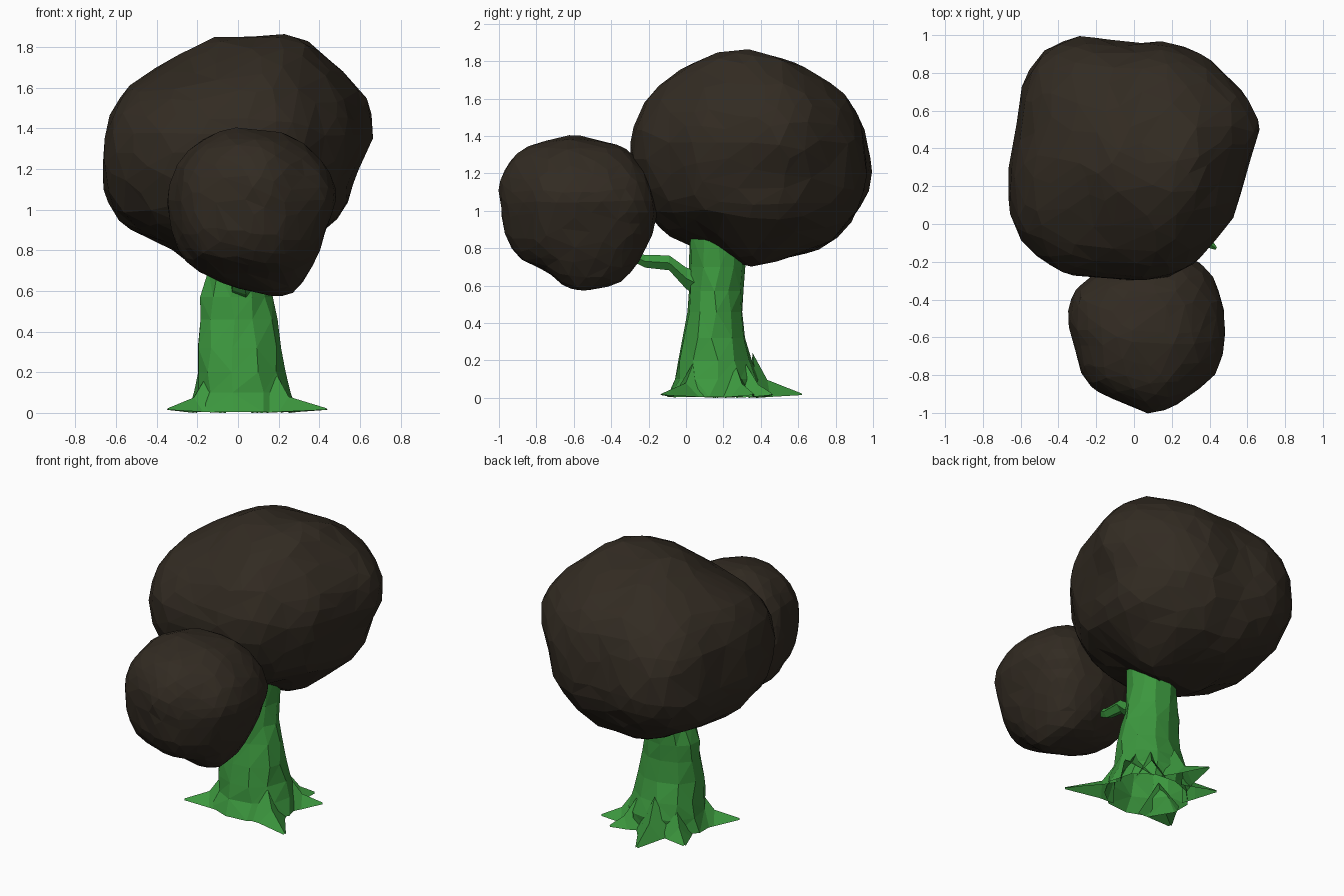
import bpy, bmesh, math, random
from mathutils import Vector

if "Cube" in bpy.data.objects:
    bpy.data.objects.remove(bpy.data.objects["Cube"])
random.seed(4)


def material(name, rgb):
    m = bpy.data.materials.new(name)
    m.diffuse_color = (*rgb, 1)
    m.use_nodes = True
    m.node_tree.nodes["Principled BSDF"].inputs["Base Color"].default_value = m.diffuse_color
    return m


BROWN = material("dark brown", (0.032, 0.024, 0.016))
GREEN = material("leaf green", (0.045, 0.310, 0.048))


def finish(bm, name, mat):
    bmesh.ops.recalc_face_normals(bm, faces=bm.faces[:])
    me = bpy.data.meshes.new(name)
    bm.to_mesh(me)
    bm.free()
    me.materials.append(mat)
    ob = bpy.data.objects.new(name, me)
    bpy.context.collection.objects.link(ob)
    return ob


N = 48


def outline(points, ca, cb):
    """Polar radii around (ca, cb) of a closed outline, N even samples."""
    pts = [Vector((a - ca, b - cb)) for a, b in points]
    radii = []
    for k in range(N):
        d = Vector((math.cos(math.tau * k / N), math.sin(math.tau * k / N)))
        best = 0.1
        for p, q in zip(pts, pts[1:] + pts[:1]):
            e = q - p
            den = d.x * e.y - d.y * e.x
            if abs(den) < 1e-9:
                continue
            t = (p.x * e.y - p.y * e.x) / den
            u = (p.x * d.y - p.y * d.x) / den
            if t > 0 and -1e-6 <= u <= 1 + 1e-6:
                best = max(best, t)
        radii.append(best)
    return radii


def polar(radii, a, b):
    """Outline radius in direction (a, b), from evenly spaced samples."""
    n = len(radii)
    t = (math.atan2(b, a) % math.tau) / math.tau * n
    i = int(t) % n
    f = t - int(t)
    return radii[i] * (1 - f) + radii[(i + 1) % n] * f


def foliage(name, c, front, side, top, bumps):
    """Lumpy ball whose outlines follow three drawn profiles."""
    views = [((i, j), outline(P, c[i], c[j]))
             for (i, j), P in (((0, 2), front), ((1, 2), side), ((0, 1), top))]
    bm = bmesh.new()
    bmesh.ops.create_icosphere(bm, subdivisions=4, radius=1)
    for v in bm.verts:
        d = v.co.normalized()
        s = sum((d[i] ** 2 + d[j] ** 2) / polar(R, d[i], d[j]) ** 2
                for (i, j), R in views)
        r = math.sqrt(2 / s)
        for b, amount in bumps:
            r += amount * math.exp(9 * (d.dot(Vector(b).normalized()) - 1))
        v.co = d * r
    # Pull the rim of each view onto its outline
    n = 24
    for _ in range(6):
        for (i, j), R in views:
            reach = [0.01] * n
            for v in bm.verts:
                k = round(math.atan2(v.co[j], v.co[i]) / math.tau * n) % n
                reach[k] = max(reach[k], math.hypot(v.co[i], v.co[j])
                               / polar(R, v.co[i], v.co[j]))
            for v in bm.verts:
                m = polar(reach, v.co[i], v.co[j])
                rim = math.hypot(v.co[i], v.co[j]) / polar(R, v.co[i], v.co[j])
                v.co *= 1 + (1 / m - 1) * min(1, rim / m) ** 8 * 0.7
    for v in bm.verts:
        v.co = v.co * random.uniform(0.995, 1.008) + Vector(c)
    ob = finish(bm, name, BROWN)
    d = ob.modifiers.new("facets", 'DECIMATE')
    d.ratio = 0.45
    return ob


# Large crown
foliage("large_crown", (0, 0.35, 1.28),
        [(.67, 1.37), (.65, 1.54), (.46, 1.73), (.31, 1.845), (.2, 1.86), (.06, 1.84),
         (-.04, 1.85), (-.15, 1.83), (-.31, 1.75), (-.53, 1.62), (-.64, 1.46), (-.675, 1.13),
         (-.63, 1.0), (-.55, .9), (-.35, .82), (-.2, .72), (.2, .72), (.5, .96), (.57, 1.08), (.58, 1.17)],
        [(.995, 1.19), (.96, 1.44), (.91, 1.55), (.8, 1.67), (.57, 1.80), (.35, 1.86),
         (.22, 1.86), (.02, 1.79), (-.18, 1.64), (-.28, 1.46), (-.31, 1.31), (-.24, 1.07),
         (-.15, .89), (.05, .80), (.3, .70), (.42, .70), (.78, .82), (.97, 1.05)],
        [(.67, .51), (.62, .65), (.49, .78), (.4, .88), (.18, .97), (-.04, .955), (-.24, 1.0),
         (-.43, .96), (-.57, .8), (-.61, .65), (-.62, .5), (-.675, .27), (-.64, -.03),
         (-.49, -.2), (-.35, -.27), (.05, -.3), (.22, -.27), (.34, -.2), (.43, -.08), (.54, .05), (.58, .24)],
        [((-.64, -.4, .1), .06), ((-.35, -.5, .6), -.05), ((-.4, .65, .03), .05),
         ((.55, .3, .3), .04), ((.66, .15, .2), .02), ((.3, .1, .9), -.02),
         ((.1, -.3, -.5), -.03), ((.2, -.25, -.42), -.04), ((-.3, .3, -.5), .02)])

# Small crown on the front branch
foliage("small_crown", (0.07, -0.58, 0.99),
        [(.485, 1.08), (.43, 1.22), (.31, 1.34), (.2, 1.385), (-.03, 1.405), (-.2, 1.34),
         (-.31, 1.21), (-.355, 1.05), (-.32, .86), (-.25, .73), (-.1, .65), (.05, .6),
         (.2, .57), (.28, .59), (.35, .69), (.41, .82)],
        [(-.15, 1.0), (-.2, 1.2), (-.31, 1.33), (-.42, 1.37), (-.61, 1.405), (-.85, 1.35),
         (-.95, 1.26), (-1.0, 1.14), (-.97, .87), (-.9, .75), (-.72, .66), (-.66, .6),
         (-.57, .57), (-.37, .6), (-.27, .7), (-.19, .84)],
        [(.49, -.66), (.475, -.42), (.42, -.28), (.33, -.18), (.1, -.15), (-.15, -.22),
         (-.32, -.35), (-.355, -.51), (-.31, -.66), (-.28, -.79), (-.22, -.87), (-.08, -.94),
         (.06, -1.0), (.13, -1.0), (.23, -.96), (.43, -.8)],
        [((.12, 0, -.42), .02), ((0, -.15, -.35), -.02), ((-.3, -.35, .1), .02)])


def loft(bm, rings):
    """Skin a list of vertex rings, leaving the first end open."""
    loops = [[bm.verts.new(p) for p in ring] for ring in rings]
    n = len(loops[0])
    for a, b in zip(loops, loops[1:]):
        for i in range(n):
            j = (i + 1) % n
            bm.faces.new((a[i], a[j], b[j], b[i]))
    bm.faces.new(loops[-1])


# Trunk: (z, centre x, centre y, radius x, radius y)
bm = bmesh.new()
levels = [(0.005, .02, .14, .27, .235), (0.10, .02, .165, .235, .225),
          (0.20, .01, .155, .218, .20), (0.32, .005, .148, .208, .168),
          (0.46, 0, .155, .19, .148), (0.57, -.01, .16, .175, .143),
          (0.70, .005, .17, .15, .15), (0.90, .01, .17, .15, .155)]
rings = []
for z, cx, cy, rx, ry in levels:
    ring = []
    for i in range(11):
        a = math.tau * (i + random.uniform(-.15, .15)) / 11
        k = random.uniform(0.98, 1.05)
        ring.append((cx + rx * k * math.cos(a), cy + ry * k * math.sin(a), z))
    rings.append(ring)
loft(bm, rings)
bmesh.ops.triangulate(bm, faces=bm.faces[:])


# Roots: pointed spikes spreading from the trunk foot, hollow underneath
def root(tx, ty, w, height):
    c = Vector((0.02, 0.16, 0))
    tip = Vector((tx, ty, 0.015))
    d = Vector((tx - c.x, ty - c.y, 0)).normalized()
    p = Vector((-d.y, d.x, 0))
    up = Vector((0, 0, 1))
    spine = [c + d * 0.2 + up * height, c + d * 0.28 + up * height * .4, tip + up * .008]
    half = [(c + d * 0.2, w), (c + d * 0.28 + up * .005, w * .65), (tip, .008)]
    for s in (1, -1):
        foot = [bm.verts.new(q + p * k * s) for q, k in half]
        ridge = [bm.verts.new(q) for q in spine]
        for i in range(2):
            f = (foot[i], foot[i + 1], ridge[i + 1], ridge[i])
            bm.faces.new(f if s > 0 else f[::-1])


for tx, ty, w, h in [(-.345, -.07, .13, .19), (.435, -.13, .13, .20),
                     (.37, .36, .11, .19), (.24, .46, .09, .18),
                     (-.07, .62, .12, .24), (-.29, .43, .11, .19)]:
    root(tx, ty, w, h)
bmesh.ops.remove_doubles(bm, verts=bm.verts[:], dist=0.0005)
finish(bm, "trunk_and_roots", GREEN)

# Branch carrying the small crown
bm = bmesh.new()
path = [(.02, .12, .58, .08), (.02, 0, .64, .06),
        (.02, -.09, .722, .042), (.02, -.22, .73, .035), (.03, -.38, .80, .02)]
loft(bm, [[(x + r * math.cos(math.tau * i / 5), y,
            z + r * math.sin(math.tau * i / 5)) for i in range(5)]
          for x, y, z, r in path])
finish(bm, "branch", GREEN)
